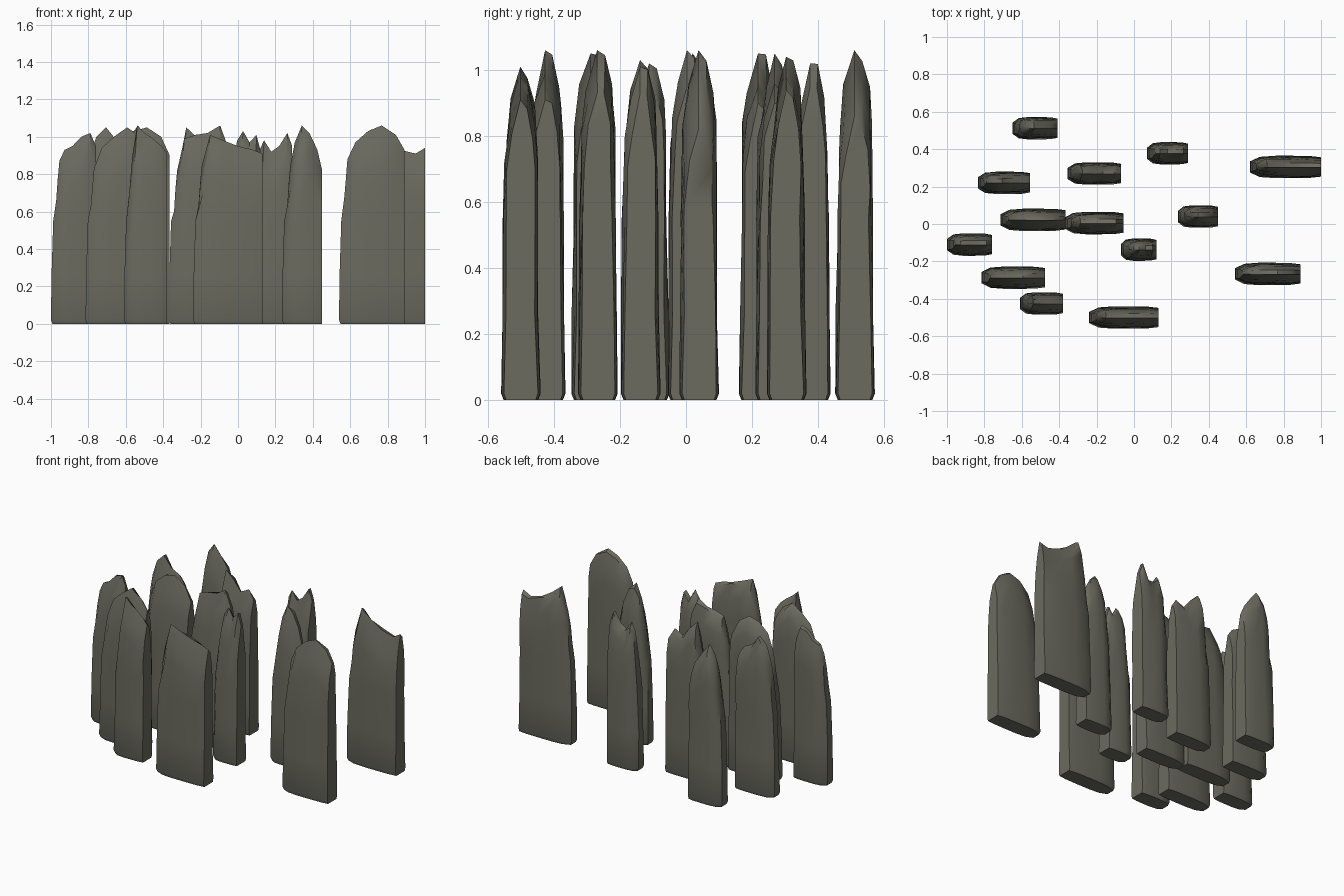
import bpy, bmesh, random

random.seed(4)

stone = bpy.data.materials.new("dark_stone")
stone.diffuse_color = (0.145, 0.145, 0.115, 1)

COLS = (0, 0.14, 0.36, 0.6, 0.85, 1)          # stations across the width
END = (0.5, 0.9, 1.0, 1.0, 0.97, 0.86)        # thickness at each station

# x left, x right, y centre, then broken-top heights across the width
SLABS = (
    (-.65, -.41, .512, .85, 1.00, 1.06, 1.00, .93, .86),
    (.07, .29, .378, .93, .98, .92, .95, 1.02, .95),
    (-.835, -.555, .22, .90, 1.00, 1.05, .98, .95, .90),
    (-.355, -.07, .27, .88, 1.05, 1.00, .93, .96, .90),
    (.62, 1.0, .305, .88, 1.04, .98, .93, .91, .94),
    (-.715, -.365, .022, .85, .97, 1.03, 1.05, 1.00, .90),
    (-.37, -.055, .005, .82, .99, 1.01, 1.02, 1.06, .95),
    (.235, .45, .04, .85, .97, 1.06, 1.02, .93, .82),
    (-1.0, -.76, -.11, .87, .93, .95, 1.00, 1.02, .95),
    (-.07, .12, -.137, .86, .98, 1.03, .97, 1.01, .93),
    (-.815, -.475, -.287, .83, .94, 1.00, 1.05, 1.00, .93),
    (.54, .89, -.267, .88, .97, 1.03, 1.06, 1.01, .93),
    (-.61, -.38, -.425, .90, 1.06, 1.02, .99, .95, .91),
    (-.24, .13, -.50, .84, 1.01, .98, .95, .93, .91),
)

# level: distance below the top (or fixed z), front y, back y, left-edge lean
LEVELS = (
    ("z", 0.0, -.052, .052, .008),
    ("z", 0.02, -.06, .06, 0),
    ("z", 0.26, -.06, .058, .003),
    ("z", 0.55, -.058, .056, .012),
    ("top", 0.20, -.053, .054, .028),
    ("top", 0.09, -.038, .048, .036),
    ("top", 0.0, -.002, .022, .045),
)


def slab(index, x0, x1, yc, *tops):
    bm = bmesh.new()
    n = len(COLS)
    rings = []
    for k, (mode, h, yf, yb, lean) in enumerate(LEVELS):
        front, back = [], []
        for i, u in enumerate(COLS):
            x = x0 + (x1 - x0) * u + lean * (1 - u)
            for side, y, dest in ((0, yf, front), (1, yb, back)):
                z = h if mode == "z" else tops[i] - h
                if mode == "top":
                    z -= random.uniform(0, .035) * (side if h == 0 else 1)
                y = y * END[i]
                if 1 < k < 6:
                    y -= (1 if y > 0 else -1) * random.uniform(0, .009)
                dest.append(bm.verts.new((x, yc + y, z)))
        rings.append(front + back[::-1])
    # side walls
    for a, b in zip(rings, rings[1:]):
        for i in range(2 * n):
            j = (i + 1) % (2 * n)
            bm.faces.new((a[i], a[j], b[j], b[i]))
    # base and jagged crest
    bm.faces.new(rings[0][::-1])
    r = rings[-1]
    for i in range(n - 1):
        bm.faces.new((r[i], r[i + 1], r[2 * n - 2 - i], r[2 * n - 1 - i]))
    bmesh.ops.recalc_face_normals(bm, faces=bm.faces)
    mesh = bpy.data.meshes.new(f"stone_slab_{index}")
    bm.to_mesh(mesh)
    bm.free()
    mesh.materials.append(stone)
    ob = bpy.data.objects.new(f"stone_slab_{index}", mesh)
    bpy.context.collection.objects.link(ob)
    return ob


for number, spec in enumerate(SLABS, 1):
    ob = slab(number, *spec)
    bpy.ops.object.select_all(action='DESELECT')
    ob.select_set(True)
    bpy.context.view_layer.objects.active = ob
    bpy.ops.object.shade_smooth_by_angle(angle=0.75)
